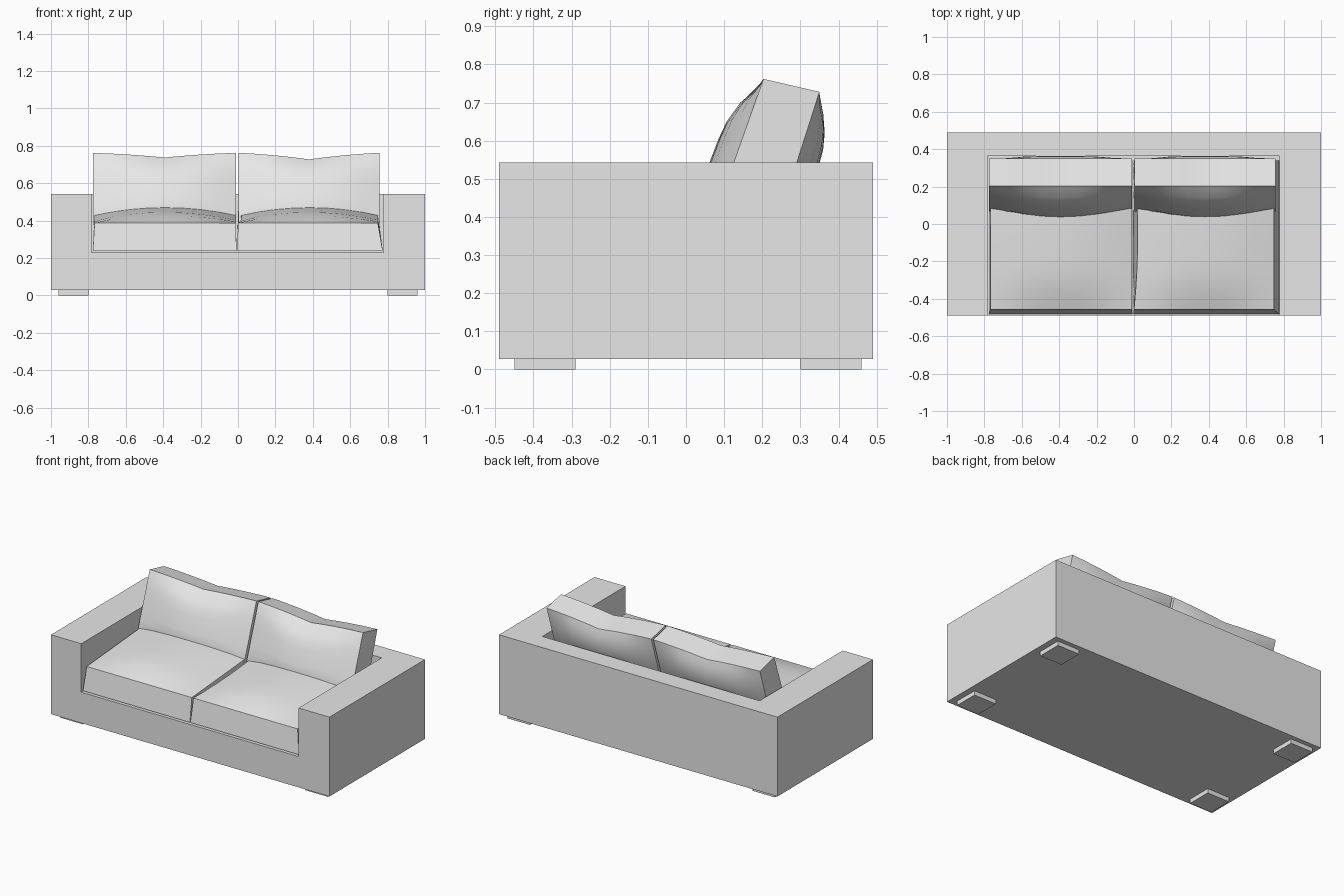
import bpy
import bmesh
from mathutils import Vector

cube = bpy.data.objects.get("Cube")
if cube:
    bpy.data.objects.remove(cube, do_unlink=True)

# One plain upholstery colour
fabric = bpy.data.materials.new("light grey fabric")
fabric.use_nodes = True
fabric.diffuse_color = (0.8, 0.8, 0.8, 1)
fabric.node_tree.nodes["Principled BSDF"].inputs["Base Color"].default_value = (0.8, 0.8, 0.8, 1)


def add_shape(name, place, cuts=0):
    """Cube over -1..1, optionally subdivided, with each corner moved by place()."""
    bm = bmesh.new()
    bmesh.ops.create_cube(bm, size=2)
    if cuts:
        bmesh.ops.subdivide_edges(bm, edges=bm.edges[:], cuts=cuts, use_grid_fill=True)
    for vert in bm.verts:
        vert.co = Vector(place(*vert.co))
    bmesh.ops.recalc_face_normals(bm, faces=bm.faces[:])
    mesh = bpy.data.meshes.new(name)
    bm.to_mesh(mesh)
    bm.free()
    mesh.materials.append(fabric)
    obj = bpy.data.objects.new(name, mesh)
    bpy.context.collection.objects.link(obj)
    return obj


def mix(a, b, t):
    """Blend a to b as t runs from -1 to 1."""
    return a + (b - a) * (t + 1) / 2


def add_box(name, low, high):
    return add_shape(name, lambda *p: [mix(a, b, t) for a, b, t in zip(low, high, p)])


def select_only(obj):
    bpy.ops.object.select_all(action="DESELECT")
    obj.select_set(True)
    bpy.context.view_layer.objects.active = obj


def smooth(obj):
    select_only(obj)
    bpy.ops.object.shade_smooth_by_angle(angle=0.6)


# Block body with the seat well cut out of it
body = add_box("sofa_body", (-1, -0.49, 0.028), (1, 0.49, 0.543))
cutter = add_box("seat_well_cutter", (-0.783, -0.7, 0.228), (0.778, 0.363, 0.8))
cutter.hide_render = True
cut = body.modifiers.new("seat well", "BOOLEAN")
cut.operation = "DIFFERENCE"
cut.solver = "EXACT"
cut.object = cutter
select_only(body)
bpy.ops.object.modifier_apply(modifier=cut.name)
bpy.data.objects.remove(cutter, do_unlink=True)

# Four low square feet
for side, x in (("right", -0.88), ("left", 0.88)):
    for end, y in (("front", -0.37), ("back", 0.38)):
        add_box(f"{end}_{side}_foot", (x - 0.08, y - 0.08, 0), (x + 0.08, y + 0.08, 0.03))


# Seat cushions: sloping up to the back, crowned, sides leaning inwards
def add_seat(name, bottom, top, pinch):
    def place(u, v, w):
        rise = 0.03 * (v + 1) + 0.045 * (1 - u * u) * (1 - v ** 4)
        inner = top[0] + pinch * (1 - v * v)
        x = mix(mix(bottom[0], inner, w), mix(bottom[1], top[1], w), u)
        y = mix(mix(-0.482, -0.457, w), 0.34, v)
        return x, y, mix(0.236, 0.387 + rise, w)
    smooth(add_shape(name, place, 7))


add_seat("right_seat_cushion", (-0.776, -0.008), (-0.767, -0.012), 0)
add_seat("left_seat_cushion", (-0.004, 0.774), (0.0, 0.748), 0.02)


# Back cushions: leaning back, puffed front and rear, sagging along the top
def add_back(name, x_low, x_high, sag):
    def place(u, v, w):
        front, rear = mix(0.068, 0.203, w), mix(0.238, 0.35, w)
        puff = 1 - w ** 4
        front -= 0.068 * (1 - u * u) * puff
        rear += 0.055 * (1 - u ** 4) * (1 - w * w)
        y = mix(front, rear, v)
        crown = mix(0.762, 0.728, v) - sag * (1 - abs(u)) * (2 - abs(u)) / 2
        return mix(x_low, x_high, u), y, mix(0.38, crown, w)
    smooth(add_shape(name, place, 7))


add_back("right_back_cushion", -0.776, -0.01, 0.025)
add_back("left_back_cushion", 0.004, 0.756, 0.035)
